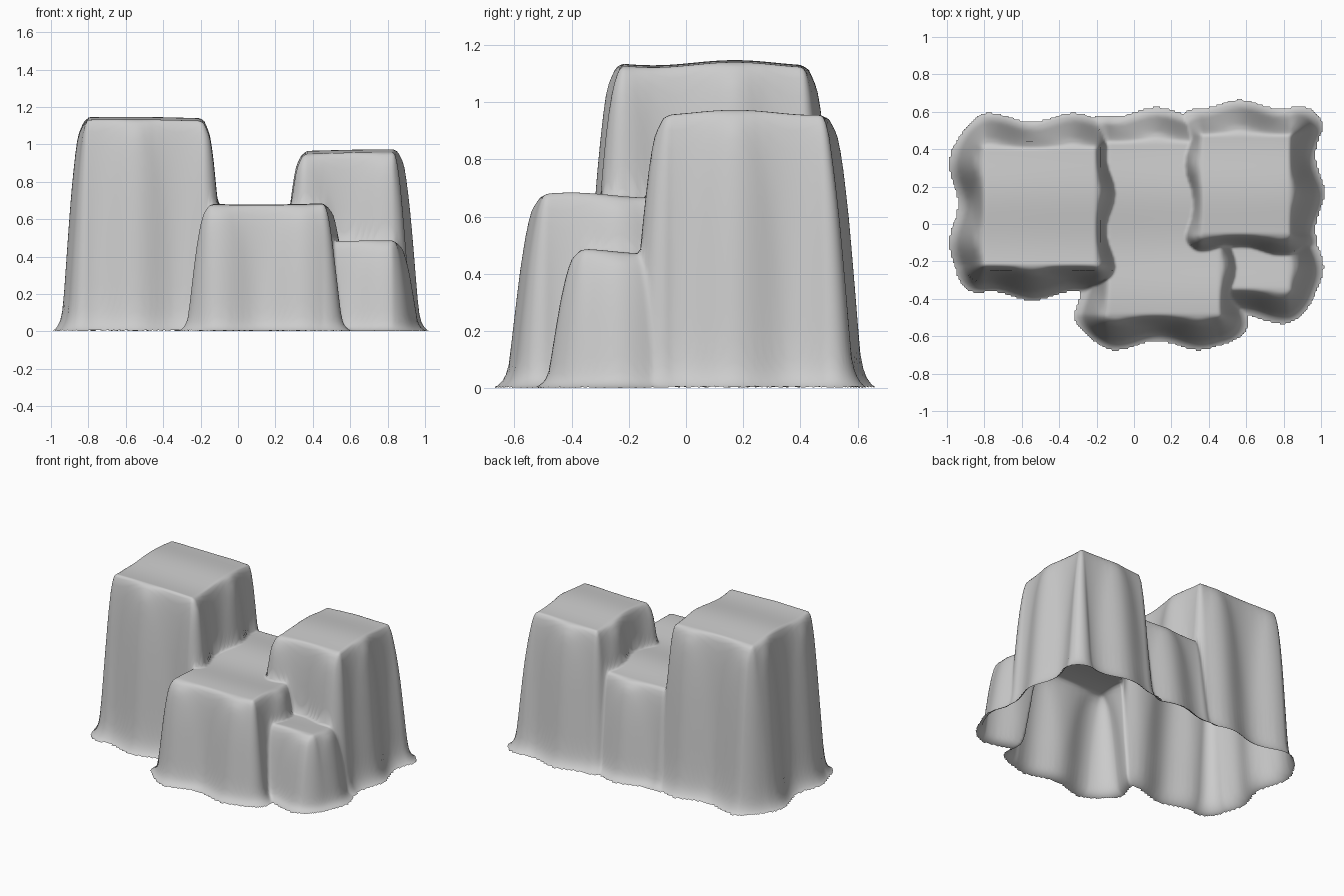
import bpy, bmesh
from math import cos, hypot

if "Cube" in bpy.data.objects:
    bpy.data.objects.remove(bpy.data.objects["Cube"])

# Hidden boxes under the cloth: x0, x1, y0, y1, top height
BOXES = [(-.80, -.205, -.22, .405, 1.132),   # tall left
         (-.135, .455, -.485, .435, .675),   # middle
         (.365, .83, -.055, .475, .958),     # back right
         (.48, .825, -.345, .30, .473)]      # low front right

# Drape profile: distance outside the box top -> fraction of its height
PROFILE = [(0, 1), (.015, .988), (.032, .93), (.05, .81), (.07, .63),
           (.092, .36), (.112, .10), (.128, .045), (.15, .012), (.172, 0)]
REACH = PROFILE[-1][0]


def profile(d):
    for (a, u), (b, v) in zip(PROFILE, PROFILE[1:]):
        if d <= b:
            return u + (v - u) * (d - a) / (b - a)
    return 0


def drape(x, y, box):
    """Cloth height over one box and whether the point is inside its hem."""
    x0, x1, y0, y1, h = box
    ox, oy = max(x0 - x, x - x1, 0), max(y0 - y, y - y1, 0)
    d = hypot(ox, oy)
    if d > 0:
        # vertical folds, different on each side
        wx = cos(15 * (y + .1)) if x < x0 else cos(15.7 * (y - .17))
        wy = cos(14.1 * (x + .1)) if y < y0 else cos(14.1 * (x - .12))
        wave = (ox * wx + oy * wy) / (ox + oy)
        d -= .024 * wave * min(1, d / .06)
    ripple = .009 * cos(11 * (y - .17)) + .006 * cos(4.5 * (x + .6))
    f = profile(d)
    return f * (h + ripple), d < REACH


# Cloth sheet: fine grid lifted over the boxes, trimmed at the hem
STEP, NX, NY = .01, 206, 136
bm = bmesh.new()
rows = []
for j in range(NY + 1):
    row = []
    for i in range(NX + 1):
        x, y = (i - NX / 2) * STEP, (j - NY / 2) * STEP
        hits = [drape(x, y, b) for b in BOXES]
        row.append((bm.verts.new((x, y, max(z for z, _ in hits))),
                    any(k for _, k in hits)))
    rows.append(row)
for j in range(NY):
    for i in range(NX):
        quad = [rows[j][i], rows[j][i + 1], rows[j + 1][i + 1], rows[j + 1][i]]
        if all(k for _, k in quad):
            bm.faces.new([v for v, _ in quad]).smooth = True
bmesh.ops.delete(bm, geom=[v for v in bm.verts if not v.link_faces], context='VERTS')

mesh = bpy.data.meshes.new("draped_cloth")
bm.to_mesh(mesh)
bm.free()
cloth = bpy.data.objects.new("draped_cloth", mesh)
bpy.context.collection.objects.link(cloth)

# Soften creases where the boxes meet
soft = cloth.modifiers.new("soften", 'SMOOTH')
soft.factor = .5
soft.iterations = 2
